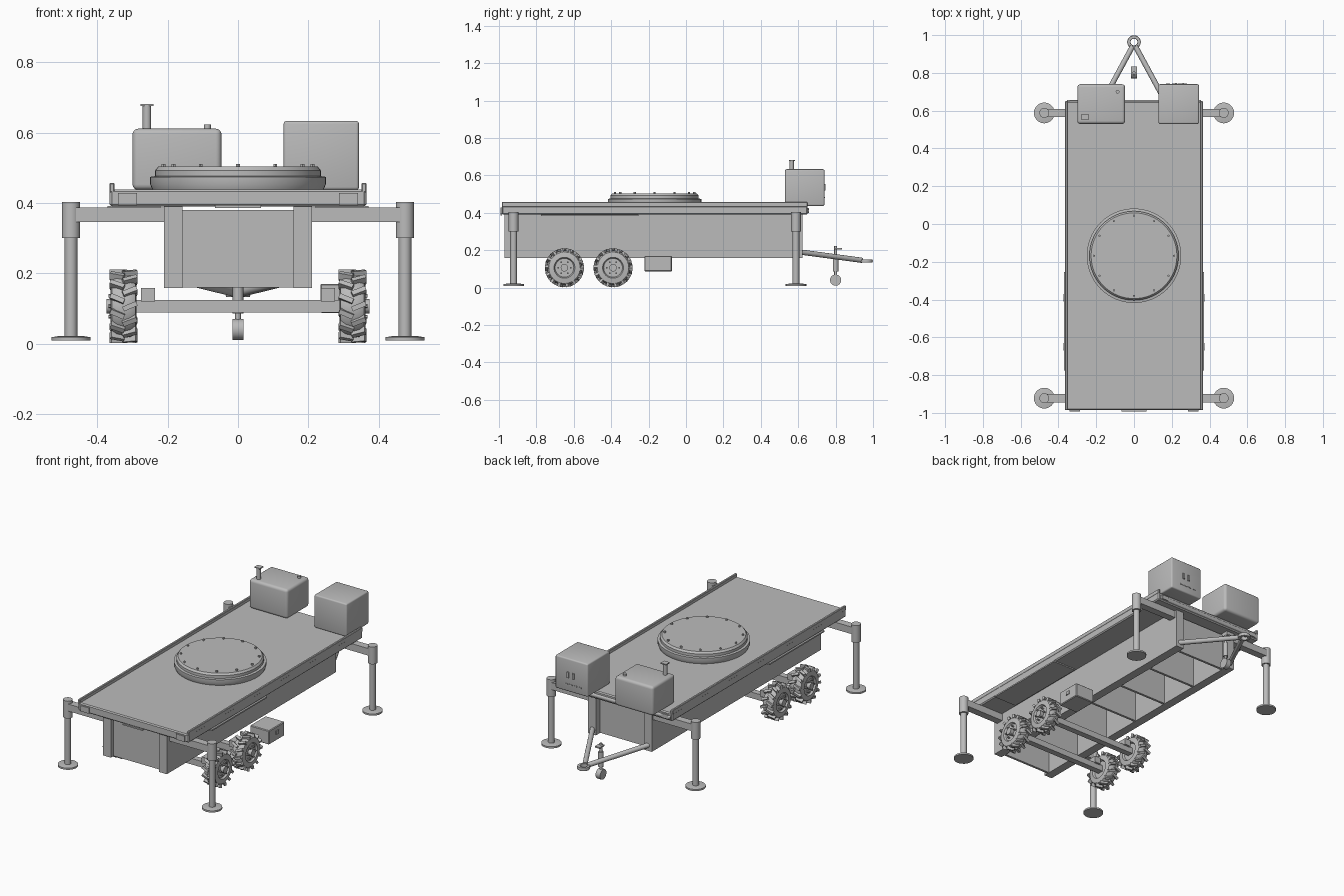
import bpy, bmesh, math
from mathutils import Matrix, Vector

if "Cube" in bpy.data.objects:
    bpy.data.objects.remove(bpy.data.objects["Cube"])

grey = bpy.data.materials.new("plain grey")
grey.diffuse_color = (0.5, 0.5, 0.5, 1)
grey.use_nodes = True
grey.node_tree.nodes["Principled BSDF"].inputs["Base Color"].default_value = grey.diffuse_color


def finish(name, bm, smooth=False):
    bmesh.ops.recalc_face_normals(bm, faces=bm.faces)
    me = bpy.data.meshes.new(name)
    bm.to_mesh(me)
    bm.free()
    me.materials.append(grey)
    ob = bpy.data.objects.new(name, me)
    bpy.context.collection.objects.link(ob)
    if smooth:
        bpy.ops.object.select_all(action='DESELECT')
        ob.select_set(True)
        bpy.context.view_layer.objects.active = ob
        bpy.ops.object.shade_smooth_by_angle(angle=math.radians(35))
    return ob


def box(name, x0, x1, y0, y1, z0, z1, bevel=0, seg=1):
    bm = bmesh.new()
    c = Vector(((x0 + x1) / 2, (y0 + y1) / 2, (z0 + z1) / 2))
    size = (abs(x1 - x0), abs(y1 - y0), abs(z1 - z0), 1)
    bmesh.ops.create_cube(bm, size=1, matrix=Matrix.Translation(c) @ Matrix.Diagonal(size))
    if bevel:
        bmesh.ops.bevel(bm, geom=bm.edges[:], offset=bevel, segments=seg,
                        profile=0.5, affect='EDGES')
    return finish(name, bm, seg > 1)


def rod(name, a, b, r, n=20):
    a, b = Vector(a), Vector(b)
    m = Matrix.Translation((a + b) / 2) @ (b - a).to_track_quat('Z', 'Y').to_matrix().to_4x4()
    bm = bmesh.new()
    bmesh.ops.create_cone(bm, cap_ends=True, segments=n, radius1=r, radius2=r,
                          depth=(b - a).length, matrix=m)
    return finish(name, bm, True)


def lathe(name, prof, origin, axis=(0, 0, 1), n=48):
    """Spin (radius, height) points about the axis."""
    bm = bmesh.new()
    vs = [bm.verts.new((r, 0, h)) for r, h in prof]
    es = [bm.edges.new(p) for p in zip(vs, vs[1:])]
    bmesh.ops.spin(bm, geom=vs + es, cent=(0, 0, 0), axis=(0, 0, 1),
                   angle=math.tau, steps=n, use_duplicate=False)
    bmesh.ops.remove_doubles(bm, verts=bm.verts, dist=1e-5)
    m = Matrix.Translation(origin) @ Vector(axis).to_track_quat('Z', 'Y').to_matrix().to_4x4()
    bm.transform(m)
    return finish(name, bm, True)


# deck slab with raised side rails
box("deck", -0.365, 0.365, -0.985, 0.65, 0.39, 0.438, 0.006)
box("deck_front_plate", -0.065, 0.065, -0.992, -0.984, 0.386, 0.394)
rod("deck_back_tube", (-0.355, 0.643, 0.41), (0.355, 0.643, 0.41), 0.014)
for s in (-1, 1):
    box("side_rail", s * 0.351, s * 0.366, -0.985, 0.65, 0.43, 0.457, 0.003)
    box("tail_light", s * 0.287, s * 0.342, -0.993, -0.984, 0.394, 0.428)
    box("front_marker", s * 0.30, s * 0.34, 0.648, 0.657, 0.40, 0.425)
    box("fender_plate", s * 0.22, s * 0.371, -0.775, -0.255, 0.383, 0.391)

# chassis beams and cross plates
for s in (-1, 1):
    box("chassis_beam", s * 0.158, s * 0.21, -0.97, 0.622, 0.158, 0.391)
for i in range(7):
    y = -0.94 + i * 0.253
    box("cross_plate", -0.16, 0.16, y - 0.007, y + 0.007, 0.16, 0.38)

# turntable with bolt circle
lathe("turntable", [(0, 0.437), (0.243, 0.437), (0.25, 0.453), (0.25, 0.474), (0.236, 0.476),
                    (0.236, 0.492), (0.227, 0.503), (0, 0.503)], (0, -0.168, 0), n=64)
for i in range(12):
    a = i * math.tau / 12
    x, y = 0.212 * math.cos(a), -0.168 + 0.212 * math.sin(a)
    rod("turntable_bolt", (x, y, 0.5), (x, y, 0.511), 0.006, 6)

# outriggers
for s in (-1, 1):
    for y in (-0.922, 0.588):
        x = s * 0.475
        box("outrigger_arm", s * 0.2, s * 0.465, y - 0.022, y + 0.022, 0.345, 0.387)
        rod("outrigger_sleeve", (x, y, 0.30), (x, y, 0.403), 0.026, 24)
        rod("outrigger_leg", (x, y, 0.015), (x, y, 0.31), 0.018)
        lathe("outrigger_foot", [(0, 0.008), (0.055, 0.008), (0.055, 0.018), (0.03, 0.022),
                                 (0, 0.022)], (x, y, 0), n=24)

# wheels and axles
TYRE = [(0, 0.012), (0.05, 0.012), (0.056, 0), (0.084, 0.004), (0.092, 0.018), (0.092, 0.057),
        (0.084, 0.071), (0.056, 0.075), (0.05, 0.064), (0, 0.064)]
ZC = 0.106
for y in (-0.65, -0.39):
    box("axle", -0.30, 0.30, y - 0.018, y + 0.018, 0.088, 0.124)
    for s in (-1, 1):
        x = s * 0.288
        box("axle_bracket", s * 0.236, s * 0.276, y - 0.03, y + 0.03, 0.12, 0.158)
        lathe("wheel", TYRE, (x, y, ZC), (s, 0, 0), 32)
        rod("hub", (s * 0.34, y, ZC), (s * 0.374, y, ZC), 0.02)
        for i in range(6):
            a = i * math.tau / 6
            p, q = y + 0.034 * math.cos(a), ZC + 0.034 * math.sin(a)
            rod("wheel_nut", (s * 0.35, p, q), (s * 0.368, p, q), 0.005, 6)
        # chevron tread lugs, alternating halves
        bm = bmesh.new()
        for i in range(28):
            h = 1 if i % 2 else -1
            m = (Matrix.Translation((s * 0.3255, y, ZC))
                 @ Matrix.Rotation(i * math.tau / 28, 4, 'X')
                 @ Matrix.Translation((h * 0.018, 0, 0.094))
                 @ Matrix.Rotation(h * 0.4, 4, 'Z')
                 @ Matrix.Diagonal((0.042, 0.014, 0.02, 1)))
            bmesh.ops.create_cube(bm, size=1, matrix=m)
        finish("tyre_lugs", bm)

# tool box beside the wheels
box("tool_box", 0.234, 0.36, -0.222, -0.075, 0.087, 0.17, 0.004)
box("tool_box_latch", 0.358, 0.365, -0.16, -0.135, 0.125, 0.145)

# drawbar, towing eye and jockey wheel
for s in (-1, 1):
    rod("drawbar", (s * 0.187, 0.61, 0.19), (s * 0.008, 0.94, 0.146), 0.014, 12)
lathe("towing_eye", [(0.02, -0.009), (0.034, -0.009), (0.036, 0), (0.034, 0.009), (0.02, 0.009),
                     (0.018, 0), (0.02, -0.009)], (0, 0.963, 0.142), n=28)
rod("jockey_post", (0, 0.80, 0.06), (0, 0.80, 0.222), 0.008, 12)
rod("jockey_sleeve", (0, 0.80, 0.085), (0, 0.80, 0.172), 0.015, 16)
rod("jockey_wheel", (-0.015, 0.80, 0.04), (0.015, 0.80, 0.04), 0.03, 24)
box("jockey_handle", -0.016, 0.016, 0.79, 0.835, 0.205, 0.213)

# generator with exhaust and filler cap
box("generator", -0.30, -0.047, 0.53, 0.74, 0.437, 0.611, 0.016, 4)
rod("exhaust_pipe", (-0.259, 0.565, 0.6), (-0.259, 0.565, 0.677), 0.012, 16)
box("exhaust_cap", -0.277, -0.241, 0.55, 0.583, 0.676, 0.682)
rod("filler_cap", (-0.087, 0.70, 0.605), (-0.087, 0.70, 0.623), 0.010, 16)

# control cabinet with handles and vents on the back
box("cabinet", 0.13, 0.344, 0.53, 0.74, 0.437, 0.633, 0.008, 3)
for x in (0.222, 0.258):
    box("cabinet_handle", x - 0.006, x + 0.006, 0.738, 0.747, 0.52, 0.555)
for x in (0.18, 0.21, 0.24, 0.27):
    box("cabinet_vent", x - 0.010, x + 0.010, 0.738, 0.743, 0.478, 0.484)
